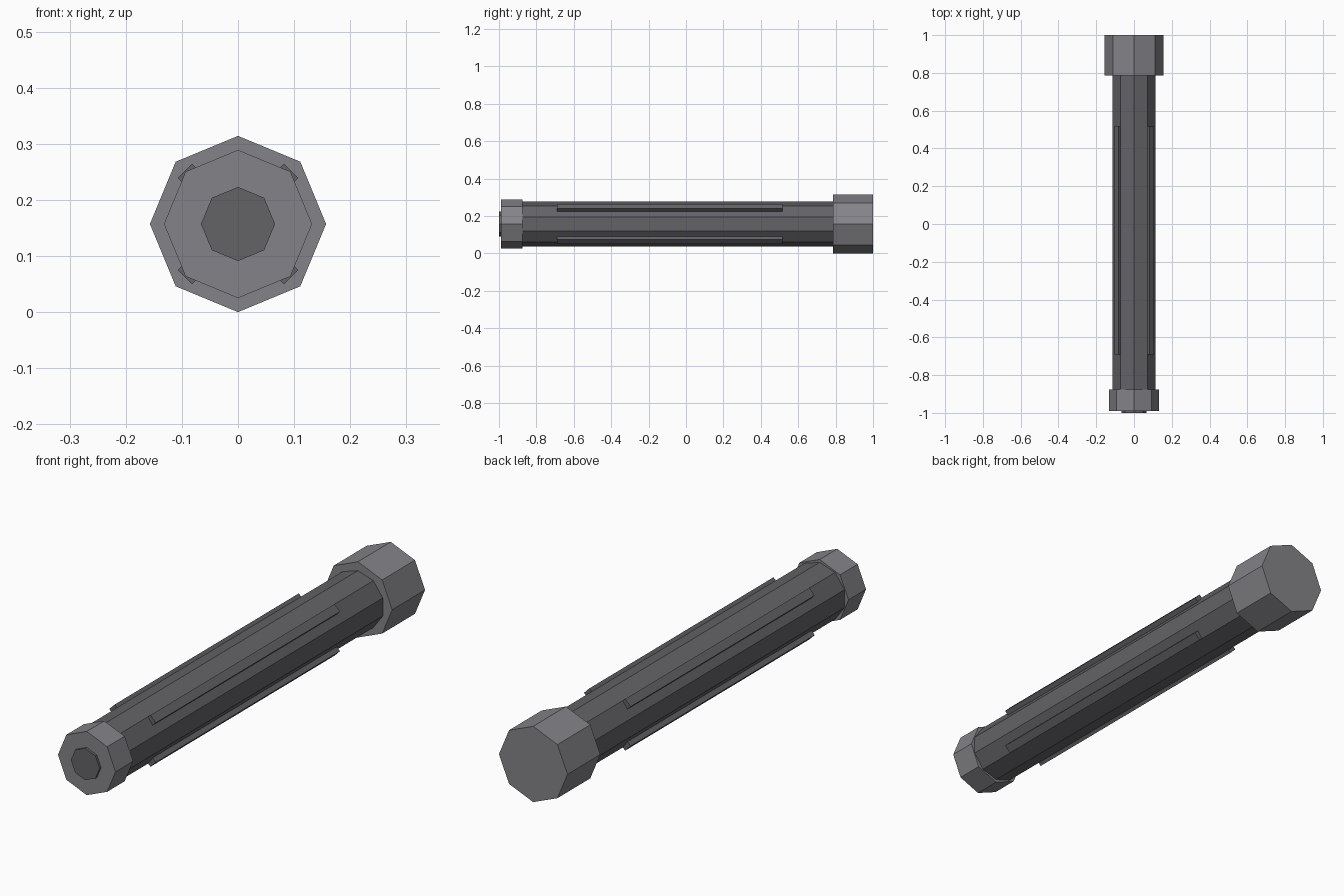
import bpy
import math
from mathutils import Matrix, Vector

if "Cube" in bpy.data.objects:
    bpy.data.objects.remove(bpy.data.objects["Cube"])

CZ = 0.157  # height of the tube axis


def material(name, rgb):
    m = bpy.data.materials.new(name)
    m.diffuse_color = (*rgb, 1)
    m.use_nodes = True
    m.node_tree.nodes["Principled BSDF"].inputs["Base Color"].default_value = m.diffuse_color
    return m


light = material("mid grey", (0.23, 0.23, 0.25))
dark = material("dark grey", (0.125, 0.125, 0.137))


def prism(name, sides, radius, y0, y1, mat):
    """Closed prism along y with a corner pointing straight up."""
    ring = [(radius * math.sin(2 * math.pi * i / sides),
             radius * math.cos(2 * math.pi * i / sides) + CZ) for i in range(sides)]
    verts = [(x, y, z) for y in (y0, y1) for x, z in ring]
    faces = [tuple(range(sides)), tuple(reversed(range(sides, 2 * sides)))]
    for i in range(sides):
        j = (i + 1) % sides
        faces.append((j, i, i + sides, j + sides))
    me = bpy.data.meshes.new(name)
    me.from_pydata(verts, [], faces)
    me.materials.append(mat)
    ob = bpy.data.objects.new(name, me)
    bpy.context.collection.objects.link(ob)
    return ob


# Tube, end collars and bore plug
prism("tube_body", 10, 0.12, -0.93, 0.90, dark)
prism("rear_collar", 8, 0.157, 0.785, 1.0, light)
prism("front_collar", 8, 0.132, -0.99, -0.875, light)
prism("bore_disc", 8, 0.066, -1.0, -0.95, dark)

# Four long ribs on the diagonals
for k in range(4):
    a = math.radians(45 + 90 * k)
    r_in, r_out = 0.10, 0.1336
    mid = (r_in + r_out) / 2
    bpy.ops.mesh.primitive_cube_add(size=1)
    rib = bpy.context.object
    rib.name = f"rib_{k + 1}"
    rib.data.transform(Matrix.Diagonal((r_out - r_in, 1.205, 0.0354, 1)))
    rib.data.transform(Matrix.Translation((mid, -0.0875, 0)))
    rib.data.transform(Matrix.Rotation(a, 4, 'Y'))
    rib.data.transform(Matrix.Translation(Vector((0, 0, CZ))))
    rib.data.materials.append(dark)
